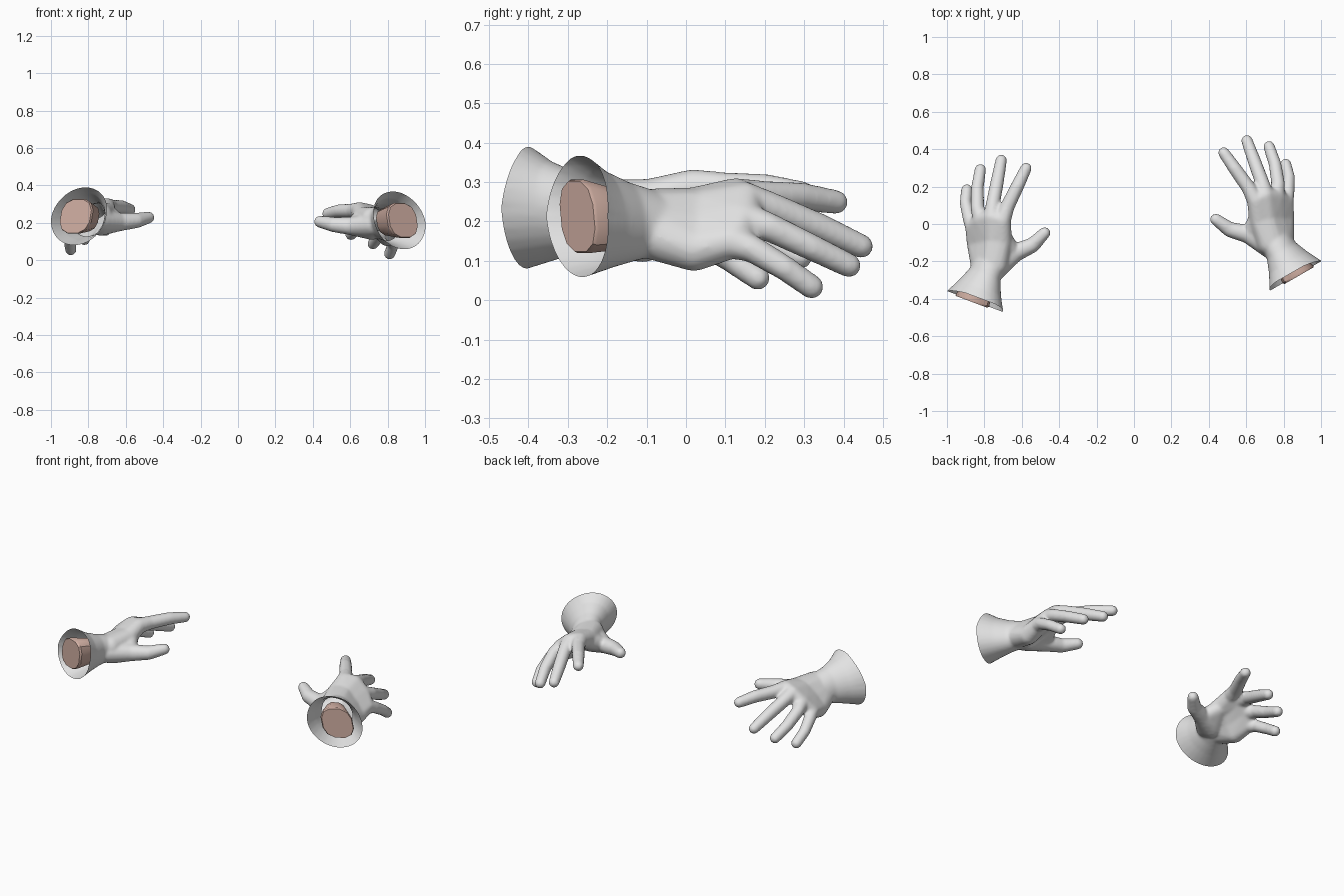
import bpy, bmesh, math
from mathutils import Vector, Matrix

if "Cube" in bpy.data.objects:
    bpy.data.objects.remove(bpy.data.objects["Cube"])


def material(name, rgb):
    m = bpy.data.materials.new(name)
    m.diffuse_color = (*rgb, 1)
    m.use_nodes = True
    m.node_tree.nodes["Principled BSDF"].inputs["Base Color"].default_value = m.diffuse_color
    return m


GREY = material("glove grey", (0.77, 0.77, 0.77))
SKIN = material("wrist skin", (0.65, 0.44, 0.375))

# Right-hand wrist frame: forward into the hand, sideways, and slightly rolled up axis
FWD = Vector((-0.498, 0.867, 0))
SIDE = Vector((0.867, 0.498, 0))
UP = Vector((0, 0, 1)) - 0.18 * SIDE
CUFF = Vector((0.865, -0.277, 0.213))


def ball(x, y, z, r, n=110):
    """Points spread evenly over a sphere."""
    pts = []
    for i in range(n):
        h = 1 - 2 * (i + 0.5) / n
        a = i * 2.399963
        s = math.sqrt(1 - h * h)
        pts.append(Vector((x + r * s * math.cos(a), y + r * s * math.sin(a), z + r * h)))
    return pts


def ring(t, z, hw, hh, n=28, power=1.0, off=0.0):
    """Oval (or boxier, power < 1) section at distance t along the wrist."""
    c = CUFF + FWD * t + SIDE * off
    c.z = z
    pts = []
    for i in range(n):
        a = math.tau * (i + 0.5) / n
        u, v = math.cos(a), math.sin(a)
        u = math.copysign(abs(u) ** power, u)
        v = math.copysign(abs(v) ** power, v)
        pts.append(c + SIDE * (hw * u) + UP * (hh * v))
    return pts


def add_hull(bm, *groups):
    """Add the convex hull of several point groups."""
    h = bmesh.new()
    for g in groups:
        for p in g:
            h.verts.new(p)
    res = bmesh.ops.convex_hull(h, input=h.verts[:])
    junk = {e for e in res["geom_interior"] + res["geom_unused"]
            if isinstance(e, bmesh.types.BMVert)}
    bmesh.ops.delete(h, geom=list(junk), context='VERTS')
    bmesh.ops.recalc_face_normals(h, faces=h.faces[:])
    me = bpy.data.meshes.new("tmp")
    h.to_mesh(me)
    h.free()
    bm.from_mesh(me)
    bpy.data.meshes.remove(me)


# Each finger: wrist, mid palm, knuckle, base, middle joint, tip as (x, y, z, radius)
FINGERS = [
    [(.722, -.10, .216, .068), (.670, .02, .232, .055), (.650, .125, .265, .046),
     (.615, .190, .265, .039), (.541, .294, .263, .036), (.480, .381, .249, .031)],
    [(.750, -.10, .210, .070), (.712, .03, .225, .057), (.702, .150, .252, .048),
     (.686, .220, .235, .038), (.643, .337, .186, .036), (.604, .445, .137, .031)],
    [(.770, -.10, .194, .070), (.760, .025, .180, .056), (.760, .145, .205, .046),
     (.771, .210, .186, .037), (.754, .320, .134, .034), (.722, .414, .088, .031)],
    [(.792, -.09, .168, .064), (.802, .02, .129, .056), (.808, .115, .150, .045),
     (.823, .165, .132, .035), (.829, .250, .082, .032), (.811, .319, .034, .031)],
]
THUMB = [(.715, -.075, .182, .074), (.612, -.055, .182, .050),
         (.513, -.030, .190, .041), (.438, .024, .206, .032)]


def build_glove():
    bm = bmesh.new()
    # Palm: sheets between neighbouring bones
    for a, b in zip(FINGERS, FINGERS[1:]):
        for j in range(2):
            add_hull(bm, *[ball(*p) for p in (a[j], a[j + 1], b[j], b[j + 1])])
    # Fingers and thumb: chains of tapered capsules
    for chain in [f[2:] for f in FINGERS] + [THUMB]:
        for p, q in zip(chain, chain[1:]):
            add_hull(bm, ball(*p), ball(*q))
    # Web between thumb and palm, and ball of the thumb
    add_hull(bm, ball(*THUMB[0]), ball(.625, -.045, .19, .045), ball(.66, .03, .225, .05))
    add_hull(bm, ball(.728, -.125, .19, .060), ball(*THUMB[1]), ball(*THUMB[0]))
    # Flared cuff
    cuff = [(-.05, .215, .182, .172), (0, .213, .157, .155), (.085, .206, .115, .124),
            (.155, .200, .087, .101), (.225, .198, .082, .083)]
    for p, q in zip(cuff, cuff[1:]):
        add_hull(bm, ring(*p), ring(*q))
    me = bpy.data.meshes.new("glove_source")
    bm.to_mesh(me)
    bm.free()
    # Fuse and soften
    src = bpy.data.objects.new("glove_source", me)
    bpy.context.collection.objects.link(src)
    rm = src.modifiers.new("fuse", 'REMESH')
    rm.mode = 'VOXEL'
    rm.voxel_size = 0.008
    sm = src.modifiers.new("soften", 'SMOOTH')
    sm.factor = 0.5
    sm.iterations = 8
    dg = bpy.context.evaluated_depsgraph_get()
    out = bpy.data.meshes.new_from_object(src.evaluated_get(dg))
    bpy.data.objects.remove(src)
    # Cut the cuff open, then draw the top of its rim forward
    bm = bmesh.new()
    bm.from_mesh(out)
    bmesh.ops.bisect_plane(bm, geom=bm.verts[:] + bm.edges[:] + bm.faces[:],
                           plane_co=CUFF, plane_no=FWD, clear_inner=True)
    for v in bm.verts:
        d = v.co - CUFF
        near = max(0, 1 - d.dot(FWD) / 0.08)
        if near and d.z > 0:
            v.co += FWD * (0.025 * near * min(1, d.z / 0.13))
    for f in bm.faces:
        f.smooth = True
    bm.to_mesh(out)
    bm.free()
    return out


def build_wrist():
    # Tapered wrist stump inside the cuff
    bm = bmesh.new()
    add_hull(bm, ring(-.008, .213, .087, .092, 12, .8, .016),
             ring(.002, .213, .092, .096, 12, .8, .014),
             ring(.145, .203, .060, .072, 12, .8, 0))
    me = bpy.data.meshes.new("wrist")
    bm.to_mesh(me)
    bm.free()
    return me


# Left hand is the mirrored right hand, turned and shifted a little
LEFT = (Matrix.Translation((-.042, -.001, .022)) @ Matrix.Rotation(math.radians(9.3), 4, 'Z')
        @ Matrix.Diagonal((-1, 1, 1, 1)))

for part, me, mat in (("glove", build_glove(), GREY), ("wrist", build_wrist(), SKIN)):
    me.materials.clear()
    me.materials.append(mat)
    mirrored = me.copy()
    mirrored.transform(LEFT)
    mirrored.flip_normals()
    for side, m in (("right", me), ("left", mirrored)):
        ob = bpy.data.objects.new(f"{side}_{part}", m)
        bpy.context.collection.objects.link(ob)
        if part == "wrist":
            bpy.ops.object.select_all(action='DESELECT')
            bpy.context.view_layer.objects.active = ob
            ob.select_set(True)
            bpy.ops.object.shade_smooth_by_angle(angle=math.radians(35))
